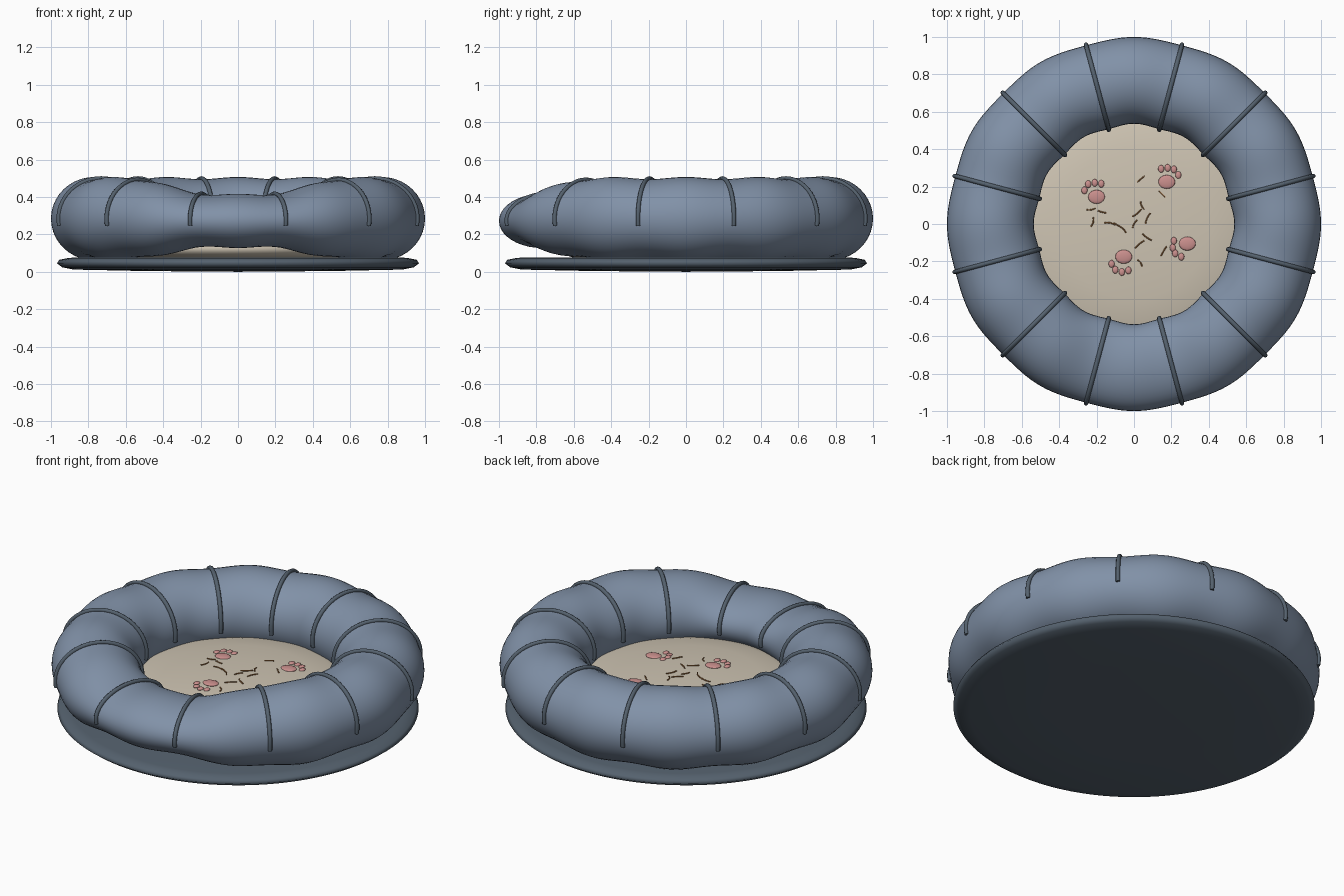
import bpy, bmesh, math, random
from mathutils import Vector

if "Cube" in bpy.data.objects:
    bpy.data.objects.remove(bpy.data.objects["Cube"])

random.seed(4)


def mat(name, rgb):
    m = bpy.data.materials.new(name)
    m.diffuse_color = (*rgb, 1)
    m.use_nodes = True
    m.node_tree.nodes["Principled BSDF"].inputs["Base Color"].default_value = m.diffuse_color
    return m


SLATE = mat("slate blue fabric", (0.22, 0.285, 0.39))
DARK = mat("dark slate", (0.09, 0.12, 0.155))
CREAM = mat("cream fabric", (0.62, 0.555, 0.45))
PINK = mat("dusty pink", (0.60, 0.28, 0.27))
BROWN = mat("straw brown", (0.33, 0.15, 0.05))


def finish(name, bm, material):
    bmesh.ops.recalc_face_normals(bm, faces=bm.faces)
    for f in bm.faces:
        f.smooth = True
    me = bpy.data.meshes.new(name)
    bm.to_mesh(me)
    bm.free()
    me.materials.append(material)
    ob = bpy.data.objects.new(name, me)
    bpy.context.collection.objects.link(ob)
    return ob


def lathe(name, profile, material, n=96):
    bm = bmesh.new()
    vs = [bm.verts.new((r, 0, z)) for r, z in profile]
    es = [bm.edges.new(p) for p in zip(vs, vs[1:])]
    bmesh.ops.spin(bm, geom=vs + es, cent=(0, 0, 0), axis=(0, 0, 1),
                   angle=2 * math.pi, steps=n)
    bmesh.ops.remove_doubles(bm, verts=bm.verts, dist=1e-4)
    return finish(name, bm, material)


def tube(name, lines, radius, material):
    cu = bpy.data.curves.new(name, 'CURVE')
    cu.dimensions = '3D'
    cu.bevel_depth = radius
    cu.bevel_resolution = 2
    cu.use_fill_caps = True
    for pts in lines:
        sp = cu.splines.new('POLY')
        sp.points.add(len(pts) - 1)
        for p, co in zip(sp.points, pts):
            p.co = (*co, 1)
        sp.use_smooth = True
    cu.materials.append(material)
    ob = bpy.data.objects.new(name, cu)
    bpy.context.collection.objects.link(ob)


def ring_point(a, phi, grow=0.0):
    """Point on the bolster: a = angle round the bed, phi = angle round the tube."""
    bulge = 0.5 - 0.5 * math.cos(12 * (a - math.radians(15)))   # 0 at the cords
    d = abs((math.degrees(a) + 90 + 180) % 360 - 180)           # distance from front
    dip = math.exp(-(d / 33) ** 3)
    big = 0.757 + 0.011 * bulge
    w = 0.232 + grow
    h = 0.211 + 0.012 * bulge - 0.078 * dip + grow
    r = big + w * math.cos(phi)
    z = 0.284 - 0.012 * dip + h * math.sin(phi)
    return Vector((r * math.cos(a), r * math.sin(a), z))


# Base disc
lathe("base", [(0, 0), (0.5, 0.004), (0.88, 0.012), (0.94, 0.024), (0.968, 0.045),
               (0.955, 0.064), (0.9, 0.075), (0, 0.08)], DARK)

# Inner cushion, softly domed
pad = [(0, 0.245), (0.2, 0.241), (0.4, 0.229), (0.52, 0.213), (0.6, 0.19),
       (0.66, 0.155), (0.68, 0.125), (0.66, 0.095), (0.6, 0.075), (0, 0.07)]
lathe("cushion", pad, CREAM)


def pad_z(x, y):
    r = math.hypot(x, y)
    for (r0, z0), (r1, z1) in zip(pad, pad[1:]):
        if r <= r1:
            return z0 + (z1 - z0) * (r - r0) / (r1 - r0)


# Padded bolster with lowered front
NA, NP = 192, 40
bm = bmesh.new()
g = [[bm.verts.new(ring_point(2 * math.pi * i / NA, 2 * math.pi * j / NP))
      for j in range(NP)] for i in range(NA)]
for i in range(NA):
    for j in range(NP):
        k, l = (i + 1) % NA, (j + 1) % NP
        bm.faces.new((g[i][j], g[k][j], g[k][l], g[i][l]))
finish("bolster", bm, SLATE)

# Twelve cords over the bolster
cords = []
for i in range(12):
    a = math.radians(15 + 30 * i)
    cords.append([ring_point(a, math.radians(-10 + 200 * t / 28), 0.004)
                  for t in range(29)])
tube("cords", cords, 0.012, DARK)

# Paw prints: main pad followed by four toes
paws = [
    [(0.175, 0.225), (0.145, 0.295), (0.18, 0.3), (0.213, 0.292), (0.237, 0.262)],
    [(-0.2, 0.145), (-0.265, 0.18), (-0.245, 0.213), (-0.21, 0.22), (-0.175, 0.215)],
    [(0.285, -0.105), (0.213, -0.09), (0.207, -0.127), (0.22, -0.157), (0.253, -0.175)],
    [(-0.055, -0.175), (-0.12, -0.213), (-0.1, -0.245), (-0.065, -0.257), (-0.03, -0.248)],
]
bm = bmesh.new()
for paw in paws:
    for i, (x, y) in enumerate(paw):
        sx, sy, sz = (0.045, 0.037, 0.009) if i == 0 else (0.016, 0.02, 0.008)
        res = bmesh.ops.create_uvsphere(bm, u_segments=20, v_segments=10, radius=1)
        for v in res["verts"]:
            v.co = Vector((x + v.co.x * sx, y + v.co.y * sy,
                           pad_z(x, y) + 0.001 + v.co.z * sz))
finish("paw_prints", bm, PINK)

# Loose straw bits: x, y, heading in degrees
bits = [(-0.23, 0.08, 10), (-0.17, 0.065, -15), (-0.225, 0.01, 75), (-0.13, 0.0, -10),
        (-0.06, -0.03, -45), (0.037, 0.24, 40), (0.045, 0.1, -65), (0.015, 0.06, 40),
        (0.075, 0.03, 65), (0.005, 0.0, 60), (0.07, -0.07, -35), (0.03, -0.11, 40),
        (0.03, -0.21, -55), (0.16, -0.145, 60), (0.15, 0.16, -45), (-0.09, -0.005, -30)]
lines = []
for x, y, deg in bits:
    t, bend = math.radians(deg), random.uniform(-0.008, 0.008)
    half = random.uniform(0.022, 0.034)
    pts = []
    for s in (-1, -0.5, 0, 0.5, 1):
        off = bend * (1 - s * s)
        px = x + s * half * math.cos(t) - off * math.sin(t)
        py = y + s * half * math.sin(t) + off * math.cos(t)
        pts.append((px, py, pad_z(px, py) + 0.002))
    lines.append(pts)
tube("straw_bits", lines, 0.0035, BROWN)
